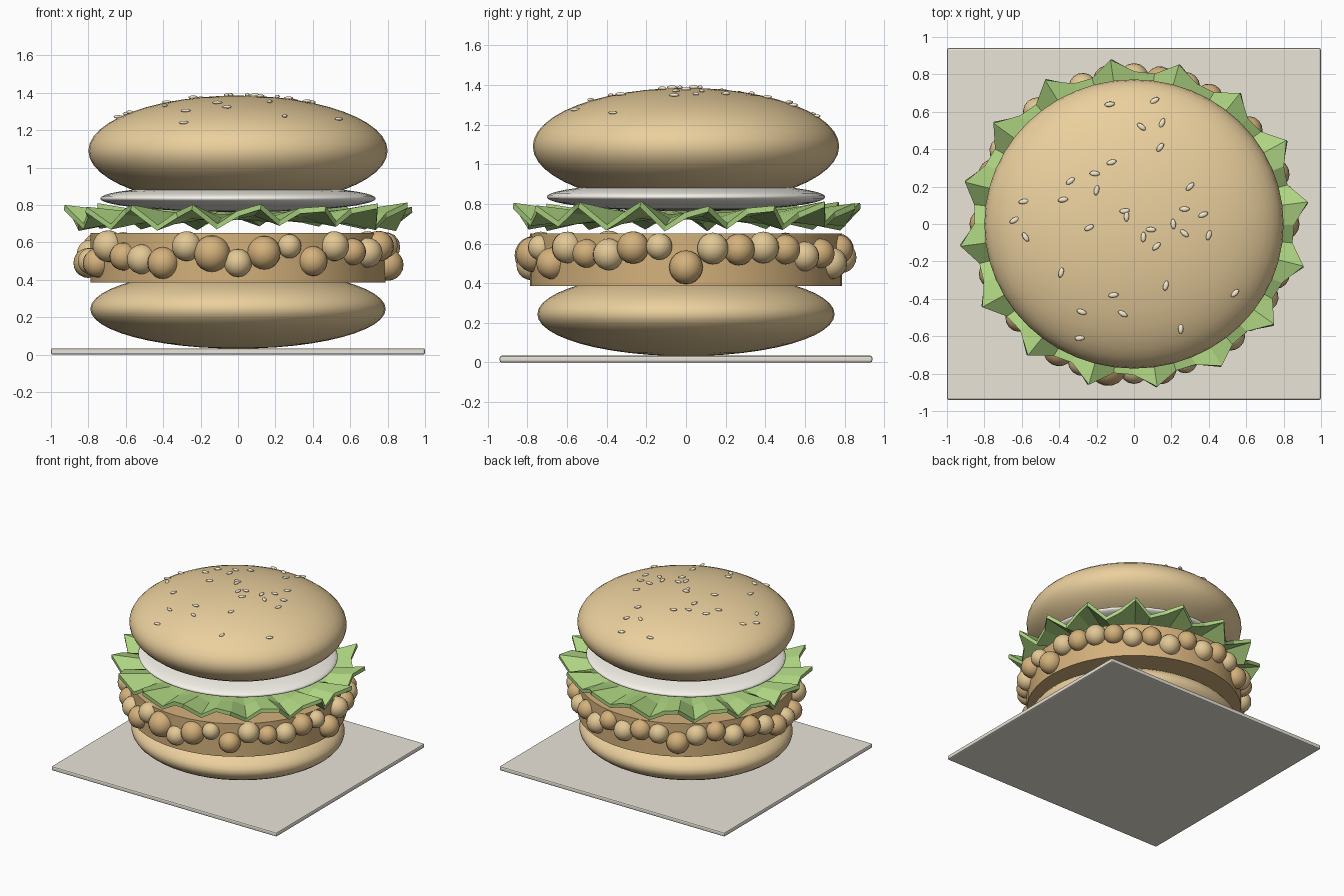
import bpy, bmesh, math, random
from mathutils import Matrix

if "Cube" in bpy.data.objects:
    bpy.data.objects.remove(bpy.data.objects["Cube"])

random.seed(4)


def finish(name, bm, color, smooth=True):
    mesh = bpy.data.meshes.new(name)
    bmesh.ops.recalc_face_normals(bm, faces=bm.faces)
    for f in bm.faces:
        f.smooth = smooth
    bm.to_mesh(mesh)
    bm.free()
    obj = bpy.data.objects.new(name, mesh)
    bpy.context.collection.objects.link(obj)
    mat = bpy.data.materials.new(name)
    mat.diffuse_color = (*color, 1)
    mat.use_nodes = True
    mat.node_tree.nodes["Principled BSDF"].inputs["Base Color"].default_value = mat.diffuse_color
    mesh.materials.append(mat)
    return obj


def ellipsoids(name, specs, color, u=48, v=24):
    """specs: (centre, half sizes, turn about z)"""
    bm = bmesh.new()
    for c, s, a in specs:
        m = Matrix.Translation(c) @ Matrix.Rotation(a, 4, 'Z') @ Matrix.Diagonal((*s, 1))
        bmesh.ops.create_uvsphere(bm, u_segments=u, v_segments=v, radius=1, matrix=m)
    return finish(name, bm, color)


BUN = (0.83, 0.63, 0.34)
DARK = (0.66, 0.44, 0.2)
LIGHT = (0.77, 0.58, 0.3)

# board
bm = bmesh.new()
bmesh.ops.create_cube(bm, size=1, matrix=Matrix.Translation((0, 0, 0.017)) @ Matrix.Diagonal((2, 1.88, 0.034, 1)))
board = finish("board", bm, (0.82, 0.78, 0.69), False)
bev = board.modifiers.new("bevel", 'BEVEL')
bev.width, bev.segments = 0.01, 2

# buns and sauce
ellipsoids("bottom_bun", [((0, 0, 0.244), (0.79, 0.75, 0.212), 0)], BUN)
ellipsoids("sauce", [((0, 0, 0.835), (0.737, 0.703, 0.072), 0)], (0.92, 0.89, 0.82))
TOP = (0.80, 0.773, 0.295)
ellipsoids("top_bun", [((0, 0, 1.09), TOP, 0)], BUN)

# patty
bm = bmesh.new()
bmesh.ops.create_cone(bm, cap_ends=True, segments=48, radius1=0.788, radius2=0.788, depth=0.265,
                      matrix=Matrix.Translation((0, 0, 0.5175)))
patty = finish("patty", bm, DARK, False)
for f in patty.data.polygons:
    f.use_smooth = len(f.vertices) == 4
for e in patty.data.edges:
    za, zb = (patty.data.vertices[i].co.z for i in e.vertices)
    e.use_edge_sharp = abs(za - zb) < 1e-4

# crumbs around the patty, one every 10 degrees
crumb_z = [.48, .575, .57, .58, .57, .535, .55, .5, .57, .53, .57, .56,
           .5, .56, .58, .53, .57, .54, .49, .5, .49, .58, .525, .51,
           .49, .58, .54, .49, .545, .58, .5, .58, .55, .545, .58, .585]
crumb_r = [.085, .08, .08, .08, .075, .075, .075, .08, .075, .08, .08, .075,
           .085, .08, .075, .08, .08, .075, .08, .07, .078, .085, .075, .08,
           .085, .08, .098, .075, .09, .065, .08, .08, .072, .08, .082, .067]
for name, start, color in (("dark_crumbs", 0, DARK), ("light_crumbs", 1, LIGHT)):
    specs = []
    for i in range(start, 36, 2):
        a, r = math.radians(10 * i), crumb_r[i]
        specs.append(((0.80 * math.cos(a), 0.78 * math.sin(a), crumb_z[i]), (r, r, r), a))
    ellipsoids(name, specs, color, 16, 10)

# frilled lettuce: 16 lobes of three facets each
bm = bmesh.new()
rings = []
for i in range(48):
    a = math.radians(7.5 * i)
    k = i % 3
    r_out = (0.865, 0.945, 0.86)[k] + random.uniform(-0.012, 0.003)
    z_out = (0.755, 0.785, 0.69)[k] + random.uniform(-0.015, 0.015)
    ring = []
    for r, z in ((0.4, 0.735), (0.68, 0.735 + 0.4 * (z_out - 0.735)), (r_out, z_out)):
        ring.append(bm.verts.new((r * math.cos(a), 0.942 * r * math.sin(a), z)))
    rings.append(ring)
for p, q in zip(rings, rings[1:] + rings[:1]):
    for j in range(2):
        bm.faces.new((p[j], p[j + 1], q[j + 1], q[j]))
lettuce = finish("lettuce", bm, (0.42, 0.66, 0.22), False)
sol = lettuce.modifiers.new("thickness", 'SOLIDIFY')
sol.thickness, sol.offset = 0.03, 0

# sesame seeds lying on the top bun
seeds = [(-.13, .64), (.11, .66), (.04, .52), (.15, .54), (.14, .41), (-.12, .33), (-.21, .27),
         (-.2, .18), (-.34, .23), (-.38, .13), (-.59, .12), (-.64, .02), (-.58, -.07), (-.24, -.02),
         (-.05, .07), (-.04, .04), (.3, .2), (.27, .08), (.37, .05), (.21, 0), (.27, -.05),
         (.4, -.06), (.09, -.03), (.05, -.07), (.12, -.12), (-.39, -.26), (-.11, -.38),
         (.17, -.33), (.54, -.37), (-.28, -.47), (-.06, -.48), (.25, -.56), (-.29, -.61)]
specs = []
for x, y in seeds:
    z = 1.09 + TOP[2] * math.sqrt(1 - (x / TOP[0]) ** 2 - (y / TOP[1]) ** 2)
    specs.append(((x, y, z + 0.005), (0.028, 0.014, 0.009), random.uniform(0, math.pi)))
ellipsoids("sesame_seeds", specs, (0.92, 0.83, 0.63), 10, 6)
